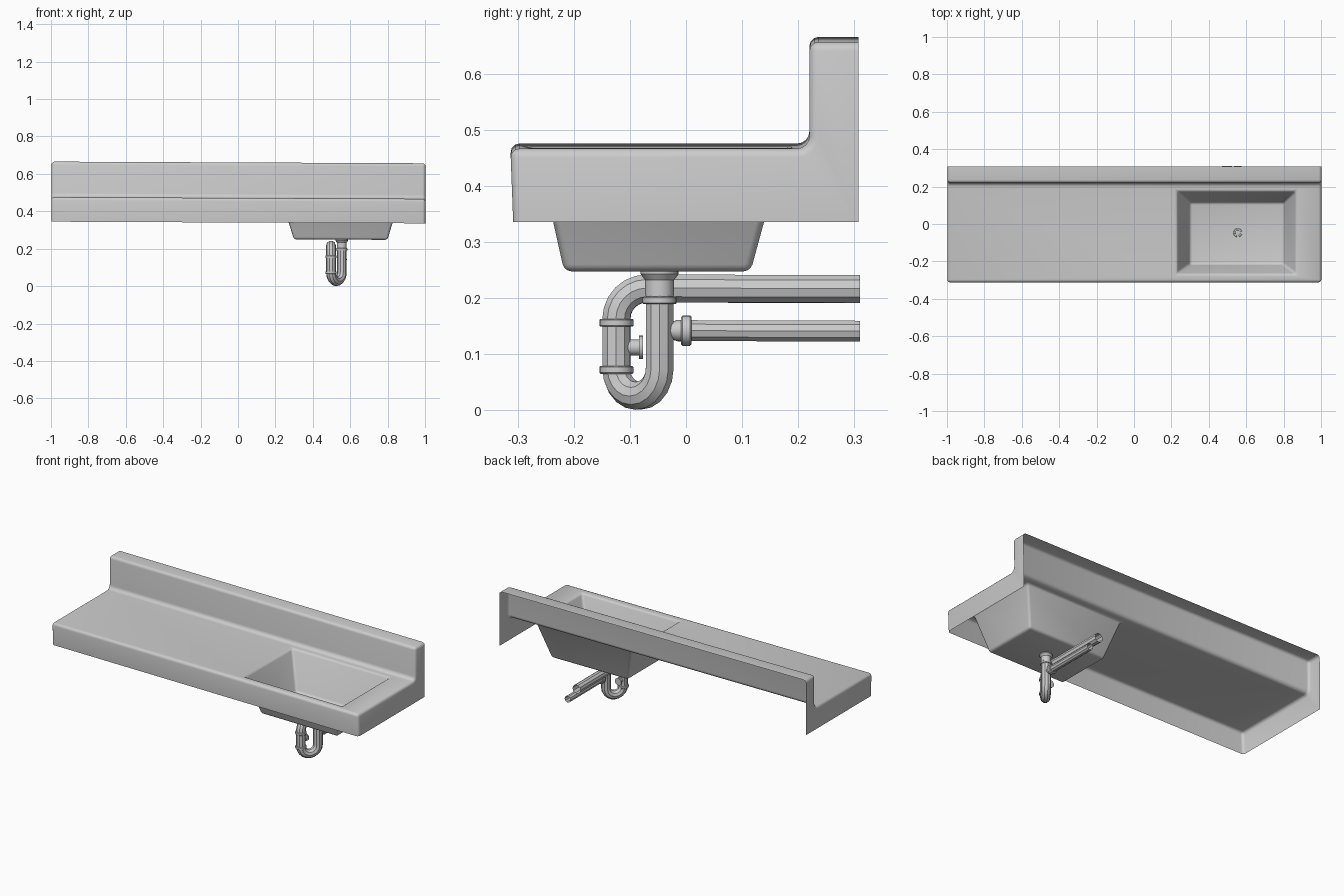
import bpy, bmesh, math
from mathutils import Vector, Matrix

if "Cube" in bpy.data.objects:
    bpy.data.objects.remove(bpy.data.objects["Cube"])


def finish(obj, angle=35):
    bpy.ops.object.select_all(action='DESELECT')
    obj.select_set(True)
    bpy.context.view_layer.objects.active = obj
    if obj.type == 'CURVE':
        bpy.ops.object.convert(target='MESH')
    bpy.ops.object.shade_smooth_by_angle(angle=math.radians(angle))


def add_mesh(name, bm, angle=35):
    me = bpy.data.meshes.new(name)
    bm.to_mesh(me)
    bm.free()
    obj = bpy.data.objects.new(name, me)
    bpy.context.collection.objects.link(obj)
    finish(obj, angle)
    return obj


def tube(name, points, radius):
    cu = bpy.data.curves.new(name, 'CURVE')
    cu.dimensions = '3D'
    cu.bevel_depth = radius
    cu.bevel_resolution = 3
    sp = cu.splines.new('POLY')
    sp.points.add(len(points) - 1)
    for p, co in zip(sp.points, points):
        p.co = (*co, 1)
    obj = bpy.data.objects.new(name, cu)
    bpy.context.collection.objects.link(obj)
    finish(obj)


def lathe(name, origin, axis, profile, n=20):
    """Revolve (radius, distance) pairs about an axis."""
    bm = bmesh.new()
    rot = Vector(axis).to_track_quat('Z', 'Y')
    rings = [[bm.verts.new(Vector(origin) + rot @ Vector(
        (r * math.cos(math.tau * i / n), r * math.sin(math.tau * i / n), t)))
        for i in range(n)] for r, t in profile]
    for a, b in zip(rings, rings[1:]):
        for i in range(n):
            j = (i + 1) % n
            bm.faces.new((a[i], a[j], b[j], b[i]))
    add_mesh(name, bm)


def bevel(bm, edges, width, seg):
    bmesh.ops.bevel(bm, geom=edges, offset=width, offset_type='OFFSET', segments=seg,
                    profile=0.5, affect='EDGES', clamp_overlap=False)


# Counter shell: stepped profile, open at the back and bottom
TOP = 0.471
prof = [(-0.308, 0.34), (-0.313, TOP), (0.22, TOP), (0.22, 0.661), (0.307, 0.661), (0.307, 0.34)]
bm = bmesh.new()
L = [bm.verts.new((-1, y, z)) for y, z in prof]
R = [bm.verts.new((1, y, z)) for y, z in prof]
for i in range(4):
    bm.faces.new((L[i], R[i], R[i + 1], L[i + 1]))
bm.faces.new(L)
bm.faces.new(R[::-1])
bmesh.ops.recalc_face_normals(bm, faces=bm.faces[:])

# Cove between counter and splashback, then rounded outer edges
bevel(bm, [bm.edges.get((L[2], R[2]))], 0.022, 4)
bm.normal_update()
outer = [e for e in bm.edges if len(e.link_faces) == 2
         and e.calc_face_angle() > 0.8]
bevel(bm, outer, 0.016, 3)
bm.normal_update()

# Basin: replace the top panel by a ring, tapered walls and a floor
panel = max((f for f in bm.faces if abs(f.calc_center_median().z - TOP) < 0.002),
            key=lambda f: f.calc_area())
sx = lambda v: (v.co.x > 0, v.co.y > -0.05)
corners = {}
for v in panel.verts:
    k = sx(v)
    if k not in corners or abs(v.co.x) > abs(corners[k].co.x):
        corners[k] = v
order = [(False, False), (True, False), (True, True), (False, True)]
out = [corners[k] for k in order]
bmesh.ops.delete(bm, geom=[panel], context='FACES_ONLY')


def rect(x0, x1, y0, y1, z):
    return [bm.verts.new(p) for p in ((x0, y0, z), (x1, y0, z), (x1, y1, z), (x0, y1, z))]


rim = rect(0.228, 0.863, -0.266, 0.175, TOP)
base = rect(0.298, 0.798, -0.217, 0.115, 0.251)
for a, b in ((out, rim), (rim, base)):
    for i in range(4):
        j = (i + 1) % 4
        bm.faces.new((a[i], a[j], b[j], b[i]))
bm.faces.new(base)
bm.normal_update()
basin_edges = [bm.edges.get((base[i], base[(i + 1) % 4])) for i in range(4)]
basin_edges += [bm.edges.get((rim[i], base[i])) for i in range(4)]
basin_edges += [bm.edges.get((rim[i], rim[(i + 1) % 4])) for i in range(4)]
bevel(bm, basin_edges, 0.013, 3)
bmesh.ops.recalc_face_normals(bm, faces=bm.faces[:])
# The slab sits very slightly lower at its right end
bmesh.ops.transform(bm, matrix=Matrix.Rotation(0.0045, 4, 'Y'), verts=bm.verts[:])
add_mesh("counter_with_basin", bm, 40)

# Drain trap: inlet leg, U bend set diagonally, rising leg, elbow, waste pipe
a, b = Vector((0.555, -0.047, 0)), Vector((0.497, -0.124, 0))
mid, half = (a + b) / 2, (a - b) / 2
ZU, up = 0.074, Vector((0, 0, 1))
path = [a + up * 0.225]
for i in range(11):
    t = math.pi * i / 10
    path.append(mid + half * math.cos(t) + up * (ZU - half.length * math.sin(t)))
for i in range(7):
    t = math.pi / 2 * i / 6
    path.append(b + Vector((0, 0.054 * (1 - math.cos(t)), 0.163 + 0.054 * math.sin(t))))
path.append(Vector((0.497, 0.31, 0.216)))
tube("drain_trap", path, 0.026)

# Drain cup, plug and flared coupling under the basin
lathe("drain_coupling", a, (0, 0, 1),
      [(0.026, 0.205), (0.026, 0.232), (0.034, 0.243), (0.034, 0.248)])
lathe("drain_ring", a, (0, 0, 1),
      [(0.024, 0.247), (0.022, 0.252), (0.015, 0.252), (0.014, 0.2495), (0.0001, 0.2495)])


def collar(name, origin, axis, r, h, inner):
    c = 0.15 * h
    lathe(name, origin, axis, [(inner, 0), (r - c, 0), (r, c), (r, h - c), (r - c, h), (inner, h)])


# Slip-joint collars
for name, p, z in (("inlet_collar", a, 0.189), ("lower_collar", b, 0.065), ("upper_collar", b, 0.149)):
    collar(name, p + up * z, (0, 0, 1), 0.0305, 0.014, 0.025)

# Side overflow pipe with its neck and nut
lathe("side_pipe_neck", (0.555, -0.035, 0.142), (0, 1, 0),
      [(0.012, 0), (0.016, 0.01), (0.019, 0.02), (0.019, 0.03)])
collar("side_pipe_nut", (0.555, -0.009, 0.142), (0, 1, 0), 0.027, 0.019, 0.018)
tube("side_pipe", [(0.555, -0.005, 0.142), (0.555, 0.31, 0.141)], 0.0195)

# Cleanout plug on the rising leg
lathe("cleanout_plug", (0.497, -0.105, 0.112), (0, 1, 0),
      [(0.014, 0), (0.014, 0.021), (0.021, 0.021), (0.021, 0.028), (0.0001, 0.028)])
